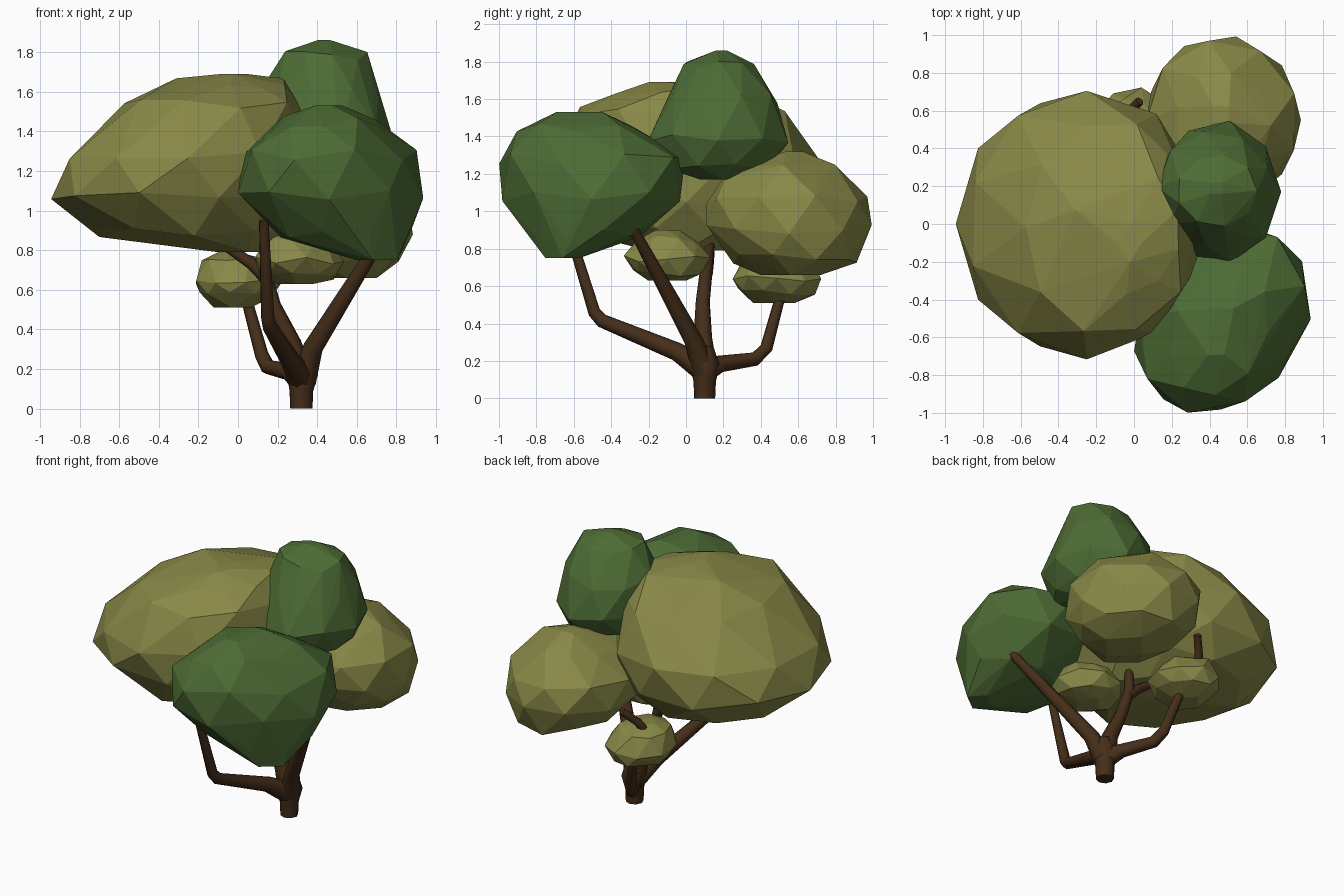
import bpy, bmesh, math, random

random.seed(4)


def material(name, rgb):
    m = bpy.data.materials.new(name)
    m.diffuse_color = (*rgb, 1)
    return m


OLIVE = material("olive_leaf", (0.25, 0.25, 0.065))
GREEN = material("green_leaf", (0.075, 0.15, 0.035))
BARK = material("bark", (0.06, 0.027, 0.01))


def foliage(name, mat, rings, sides=9, skew=0.0, jitter=0.015):
    """Faceted clump: hull of staggered elliptical rings (z, x0, x1, y0, y1)."""
    bm = bmesh.new()
    for i, (z, x0, x1, y0, y1) in enumerate(rings):
        cx, cy, rx, ry = (x0 + x1) / 2, (y0 + y1) / 2, (x1 - x0) / 2, (y1 - y0) / 2
        inner = 0 < i < len(rings) - 1
        for k in range(sides if inner else 4):
            a = math.tau * (k + 0.5 * (i % 2)) / (sides if inner else 4)
            s = 1.02 + random.uniform(-jitter, jitter)
            dz = random.uniform(-2, 2) * jitter if inner else 0
            dx, dy = rx * s * math.cos(a), ry * s * math.sin(a)
            bm.verts.new((cx + dx + skew * dy, cy + dy, z + dz))
    hull = bmesh.ops.convex_hull(bm, input=bm.verts)
    loose = set(hull["geom_interior"]) | set(hull["geom_unused"])
    bmesh.ops.delete(bm, geom=[v for v in loose if isinstance(v, bmesh.types.BMVert)],
                     context="VERTS")
    bmesh.ops.recalc_face_normals(bm, faces=bm.faces)
    me = bpy.data.meshes.new(name)
    bm.to_mesh(me)
    bm.free()
    me.materials.append(mat)
    bpy.context.collection.objects.link(bpy.data.objects.new(name, me))


def branch(name, points, radii):
    """Capped tube along a path with a radius per point."""
    cu = bpy.data.curves.new(name, "CURVE")
    cu.dimensions = "3D"
    cu.bevel_depth = 1.0
    cu.bevel_resolution = 2
    cu.use_fill_caps = True
    sp = cu.splines.new("POLY")
    sp.points.add(len(points) - 1)
    for pt, p, r in zip(sp.points, points, radii):
        pt.co = (*p, 1)
        pt.radius = r
    cu.materials.append(BARK)
    ob = bpy.data.objects.new(name, cu)
    bpy.context.collection.objects.link(ob)
    bpy.ops.object.select_all(action="DESELECT")
    ob.select_set(True)
    bpy.context.view_layer.objects.active = ob
    bpy.ops.object.convert(target="MESH")
    bpy.ops.object.shade_smooth_by_angle(angle=math.radians(50))


# Foliage clumps
foliage("large_left_foliage", OLIVE, [
    (0.79, -0.1, 0.2, -0.2, 0.2), (0.89, -0.72, 0.28, -0.5, 0.5),
    (1.07, -0.93, 0.34, -0.66, 0.66), (1.28, -0.86, 0.36, -0.70, 0.70),
    (1.53, -0.57, 0.32, -0.58, 0.54), (1.64, -0.32, 0.24, -0.36, 0.3),
    (1.69, -0.08, 0.04, -0.2, 0.0)], sides=10)
foliage("front_foliage", GREEN, [
    (0.75, 0.6, 0.8, -0.75, -0.57), (0.87, 0.22, 0.87, -0.84, -0.25),
    (1.08, 0.02, 0.93, -0.98, -0.03), (1.28, 0.04, 0.88, -0.99, -0.01),
    (1.45, 0.2, 0.7, -0.9, -0.25), (1.53, 0.4, 0.52, -0.74, -0.4)], skew=0.2)
foliage("top_foliage", GREEN, [
    (1.17, 0.35, 0.6, 0.08, 0.32), (1.25, 0.2, 0.7, -0.12, 0.45),
    (1.39, 0.13, 0.77, -0.2, 0.54), (1.6, 0.13, 0.72, -0.1, 0.49),
    (1.78, 0.23, 0.65, -0.01, 0.36), (1.86, 0.39, 0.48, 0.15, 0.23)], sides=9)
foliage("back_foliage", OLIVE, [
    (0.66, 0.4, 0.7, 0.4, 0.72), (0.75, 0.2, 0.82, 0.25, 0.91),
    (0.90, 0.07, 0.87, 0.11, 0.99), (1.07, 0.07, 0.86, 0.11, 0.97),
    (1.22, 0.22, 0.72, 0.24, 0.8), (1.32, 0.4, 0.52, 0.52, 0.64)])
foliage("small_back_foliage", OLIVE, [
    (0.51, -0.12, 0.06, 0.36, 0.58), (0.57, -0.19, 0.17, 0.28, 0.69),
    (0.64, -0.22, 0.22, 0.25, 0.72), (0.74, -0.18, 0.13, 0.31, 0.66),
    (0.79, -0.1, 0.0, 0.42, 0.55)], jitter=0.01)
foliage("small_inner_foliage", OLIVE, [
    (0.63, 0.2, 0.38, -0.2, 0.0), (0.67, 0.12, 0.49, -0.28, 0.09),
    (0.75, 0.08, 0.53, -0.33, 0.13), (0.85, 0.15, 0.45, -0.26, 0.07),
    (0.90, 0.24, 0.36, -0.16, -0.04)], jitter=0.01)

# Trunk, flaring into the fork
branch("trunk", [(0.32, 0.1, 0), (0.32, 0.1, 0.09), (0.325, 0.1, 0.18), (0.33, 0.1, 0.28)],
       [0.056, 0.06, 0.08, 0.045])
# Branches
branch("right_branch", [(0.33, 0.1, 0.14), (0.38, 0.04, 0.31), (0.76, -0.29, 0.92)],
       [0.065, 0.05, 0.028])
branch("front_branch", [(0.32, 0.1, 0.15), (0.26, -0.05, 0.25), (0.16, -0.45, 0.415),
                        (0.15, -0.49, 0.46), (0.13, -0.64, 0.95)],
       [0.07, 0.05, 0.038, 0.035, 0.025])
branch("back_branch", [(0.32, 0.1, 0.15), (0.26, 0.19, 0.185), (0.15, 0.37, 0.21),
                       (0.12, 0.43, 0.27), (0.03, 0.52, 0.6)],
       [0.07, 0.045, 0.038, 0.035, 0.027])
branch("left_branch", [(0.32, 0.1, 0.15), (0.27, 0.09, 0.33), (0.18, 0.09, 0.52),
                       (0.13, 0.11, 0.7), (0.15, 0.13, 0.86)],
       [0.07, 0.05, 0.038, 0.034, 0.025])
branch("left_branch_fork", [(0.14, 0.11, 0.66), (0.07, 0.12, 0.73), (-0.06, 0.13, 0.82)],
       [0.033, 0.03, 0.025])
branch("upper_back_branch", [(-0.08, 0.52, 0.72), (-0.04, 0.58, 0.82), (0.03, 0.65, 0.9)],
       [0.028, 0.026, 0.024])
